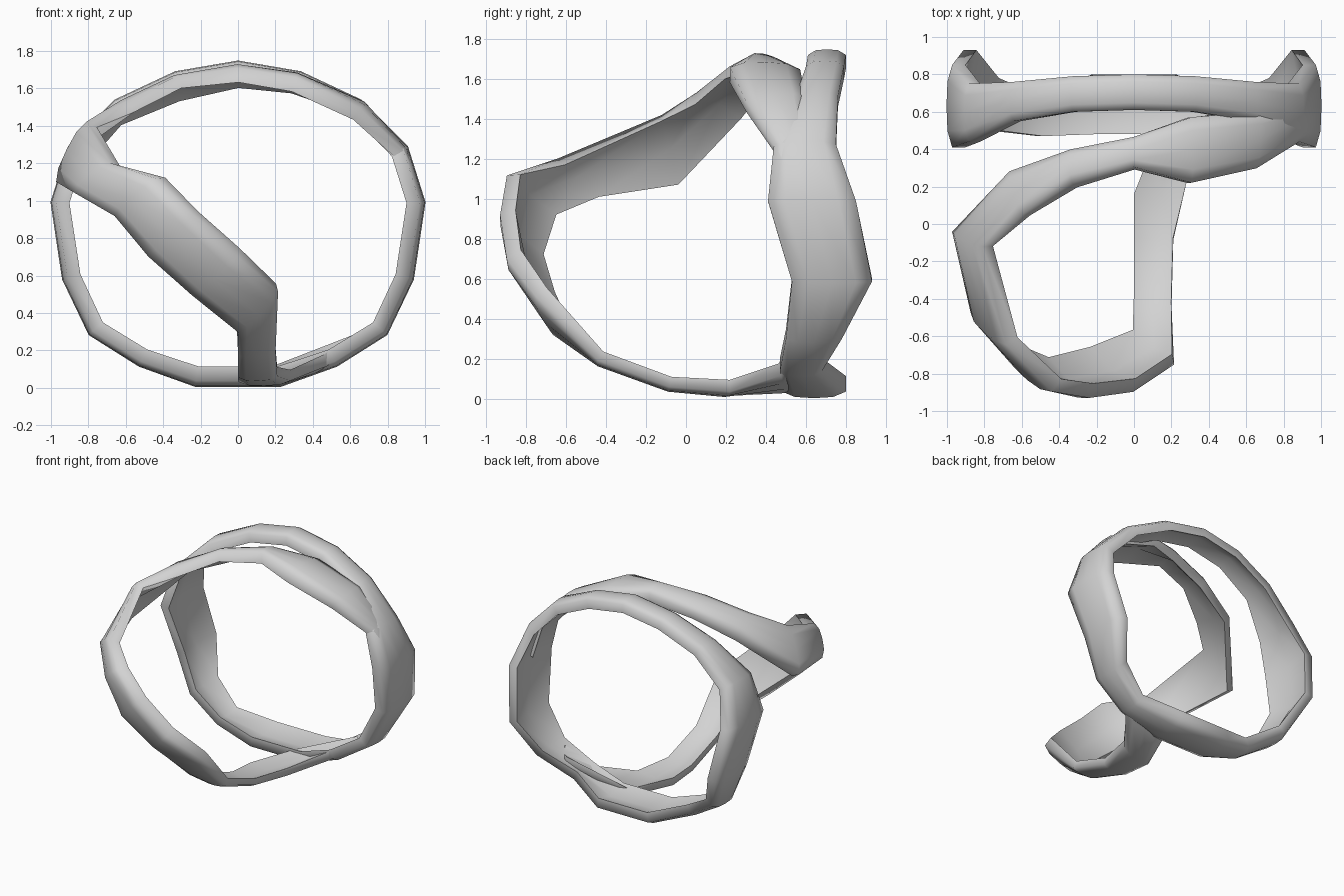
import bpy, bmesh, math
from mathutils import Vector

if "Cube" in bpy.data.objects:
    bpy.data.objects.remove(bpy.data.objects["Cube"])

grey = bpy.data.materials.new("light_grey")
grey.use_nodes = True
colour = (0.65, 0.65, 0.65, 1)
grey.diffuse_color = colour
grey.node_tree.nodes["Principled BSDF"].inputs["Base Color"].default_value = colour

# Crescent section: position across the width, height in half thicknesses (+ is outward)
SECTION = [(0, 0.5), (0.2, 0.95), (0.5, 1.05), (0.8, 0.95), (1, 0.5),
           (1, -0.8), (0.5, 0.0), (0, -0.8)]


def band(name, stations, closed):
    """Sweep the section; each station is (edge a, edge b, half thickness)."""
    st = [(Vector(a), Vector(b), t) for a, b, t in stations]
    mids = [(a + b) / 2 for a, b, t in st]
    n, m = len(st), len(SECTION)
    bm = bmesh.new()
    rings = []
    for i, (a, b, t) in enumerate(st):
        prev = mids[(i - 1) % n] if closed else mids[max(i - 1, 0)]
        nxt = mids[(i + 1) % n] if closed else mids[min(i + 1, n - 1)]
        out = (nxt - prev).cross(b - a).normalized() * t
        rings.append([bm.verts.new(a.lerp(b, u) + out * h) for u, h in SECTION])
    for i in range(n if closed else n - 1):
        r, s = rings[i], rings[(i + 1) % n]
        for k in range(m):
            j = (k + 1) % m
            bm.faces.new((r[k], r[j], s[j], s[k]))
    if not closed:
        bm.faces.new(rings[0])
        bm.faces.new(rings[-1])
    bmesh.ops.recalc_face_normals(bm, faces=bm.faces)
    mesh = bpy.data.meshes.new(name)
    bm.to_mesh(mesh)
    bm.free()
    mesh.materials.append(grey)
    ob = bpy.data.objects.new(name, mesh)
    bpy.context.collection.objects.link(ob)
    bpy.ops.object.select_all(action='DESELECT')
    ob.select_set(True)
    bpy.context.view_layer.objects.active = ob
    bpy.ops.object.shade_smooth_by_angle(angle=math.radians(75))


# Upright ring: x, z, front y, back y, half thickness; the half is mirrored
half = [(0, 1.695, 0.61, 0.80, 0.052), (0.32, 1.64, 0.60, 0.79, 0.052),
        (0.63, 1.495, 0.55, 0.76, 0.052), (0.86, 1.26, 0.44, 0.75, 0.055),
        (0.945, 0.99, 0.41, 0.85, 0.055), (0.885, 0.595, 0.53, 0.93, 0.055),
        (0.755, 0.32, 0.50, 0.78, 0.055), (0.505, 0.165, 0.47, 0.68, 0.055),
        (0.22, 0.067, 0.48, 0.80, 0.06)]
full = half + [(-x, z, f, b, t) for x, z, f, b, t in reversed(half[1:])]
band("upright_ring", [((x, f, z), (x, b, z), t) for x, z, f, b, t in full], True)

# Twisted loop: from the ring's foot, forward, up to the side and back over the top
loop = [((0.70, 0.55, 0.29), (0.62, 0.64, 0.25), 0.04),
        ((0.47, 0.47, 0.14), (0.15, 0.52, 0.06), 0.05),
        ((0.28, 0.22, 0.06), (0.00, 0.16, 0.055), 0.045),
        ((0.21, -0.08, 0.08), (0.00, -0.08, 0.075), 0.04),
        ((0.20, -0.43, 0.21), (0.00, -0.41, 0.19), 0.04),
        ((0.21, -0.73, 0.53), (0.00, -0.60, 0.31), 0.055),
        ((0.00, -0.87, 0.72), (-0.24, -0.70, 0.51), 0.065),
        ((-0.23, -0.90, 0.93), (-0.47, -0.76, 0.71), 0.065),
        ((-0.42, -0.87, 1.12), (-0.64, -0.69, 0.92), 0.065),
        ((-0.66, -0.63, 1.19), (-0.85, -0.46, 1.03), 0.06),
        ((-0.79, -0.12, 1.41), (-0.95, -0.04, 1.09), 0.05),
        ((-0.58, 0.05, 1.51), (-0.65, 0.28, 1.44), 0.055),
        ((-0.32, 0.21, 1.64), (-0.33, 0.39, 1.57), 0.055),
        ((0.00, 0.30, 1.68), (0.00, 0.46, 1.65), 0.06),
        ((0.30, 0.22, 1.63), (0.30, 0.57, 1.62), 0.06),
        ((0.64, 0.30, 1.47), (0.65, 0.60, 1.49), 0.055),
        ((0.865, 0.44, 1.255), (0.87, 0.62, 1.255), 0.045),
        ((0.945, 0.45, 0.99), (0.945, 0.62, 0.99), 0.03)]
band("twisted_loop", loop, False)
